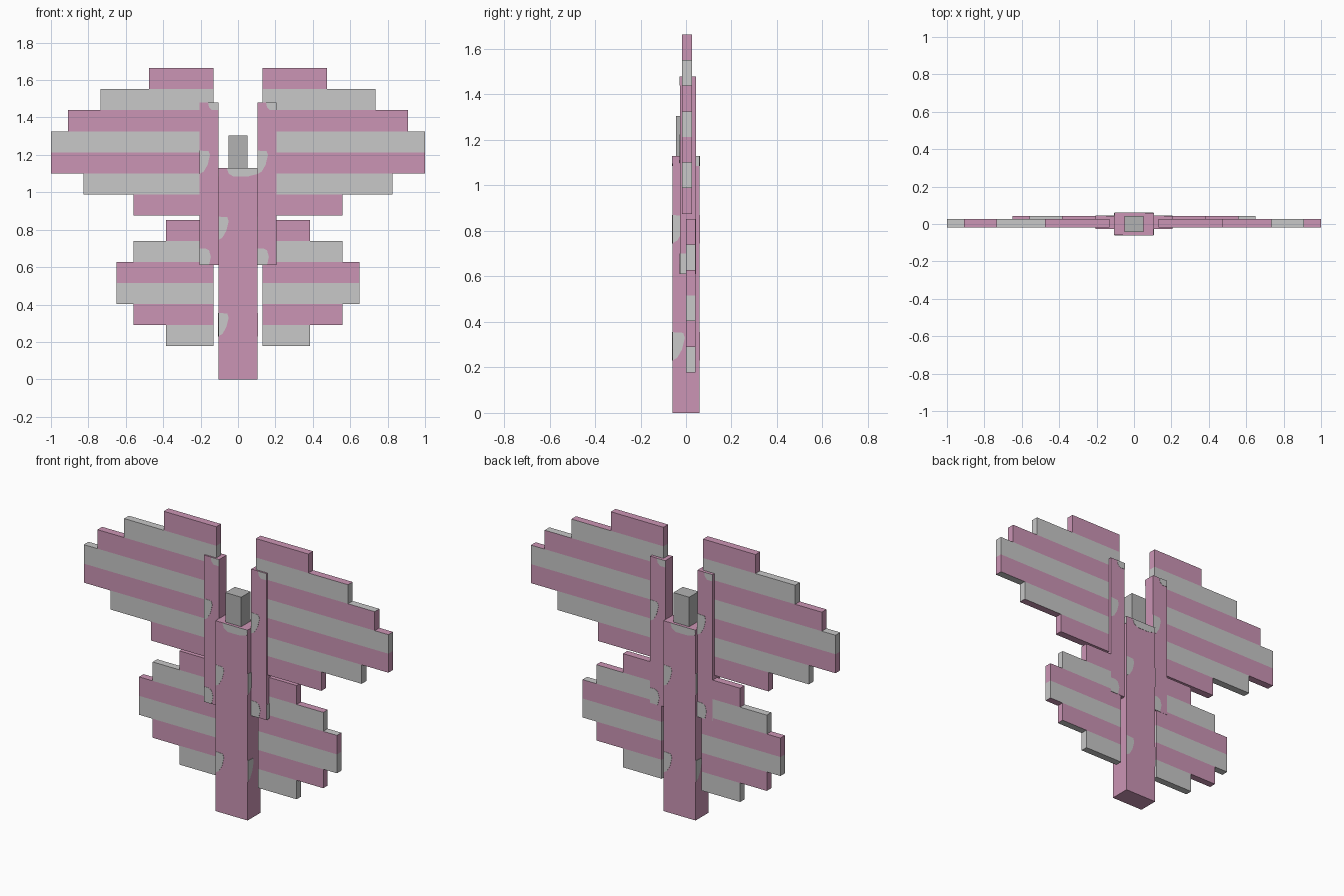
import bpy, bmesh
from mathutils import Vector

old = bpy.data.objects.get("Cube")
if old:
    bpy.data.objects.remove(old, do_unlink=True)


def material(name, rgb):
    m = bpy.data.materials.new(name)
    m.use_nodes = True
    m.diffuse_color = (*rgb, 1)
    m.node_tree.nodes["Principled BSDF"].inputs["Base Color"].default_value = (*rgb, 1)
    return m


PINK = material("pink", (0.60, 0.30, 0.46))
GREY = material("light grey", (0.58, 0.58, 0.58))
DARK = material("mid grey", (0.45, 0.45, 0.45))


def finish(name, bm, mats):
    bmesh.ops.recalc_face_normals(bm, faces=bm.faces)
    me = bpy.data.meshes.new(name)
    bm.to_mesh(me)
    bm.free()
    for m in mats:
        me.materials.append(m)
    ob = bpy.data.objects.new(name, me)
    bpy.context.collection.objects.link(ob)
    return ob


def prism(points, offset):
    """Closed outline extruded along an offset vector."""
    bm = bmesh.new()
    face = bm.faces.new([bm.verts.new(p) for p in points])
    ext = bmesh.ops.extrude_face_region(bm, geom=[face], use_keep_orig=True)
    verts = [g for g in ext["geom"] if isinstance(g, bmesh.types.BMVert)]
    bmesh.ops.translate(bm, verts=verts, vec=offset)
    return bm


def box(name, lo, hi, mat):
    (x0, y0, z0), (x1, y1, z1) = lo, hi
    base = [(x0, y0, z0), (x1, y0, z0), (x1, y1, z0), (x0, y1, z0)]
    return finish(name, prism(base, (0, 0, z1 - z0)), [mat])


def patch(name, corner, along, shape):
    """Thin painted plate; 'along' runs to the right when seen from outside."""
    along = Vector(along)
    out = along.cross(Vector((0, 0, 1)))
    pts = [Vector(corner) + along * u + Vector((0, 0, h)) for u, h in shape]
    return finish(name, prism(pts, out * 0.0015), [GREY])


def wing(name, side, inner, z0, step, widths, y0, y1, first):
    """Stepped silhouette cut into striped rows of alternating colour."""
    outline = [(inner, z0)]
    for i, w in enumerate(widths):
        outline += [(w, z0 + i * step), (w, z0 + (i + 1) * step)]
    outline.append((inner, z0 + len(widths) * step))
    # drop repeated points where neighbouring rows are equally long
    outline = [p for i, p in enumerate(outline) if i == 0 or p != outline[i - 1]]
    bm = prism([(side * x, y0, z) for x, z in outline], (0, y1 - y0, 0))
    for i in range(1, len(widths)):
        bmesh.ops.bisect_plane(bm, geom=bm.verts[:] + bm.edges[:] + bm.faces[:],
                               plane_co=(0, 0, z0 + i * step), plane_no=(0, 0, 1))
    for f in bm.faces:
        row = int((f.calc_center_median().z - z0) / step - f.normal.z * 0.01)
        row = max(0, min(row, len(widths) - 1))
        f.material_index = (row + first) % 2
    finish(name, bm, [PINK, GREY])


# Body and head
box("body", (-0.105, -0.06, 0), (0.105, 0.06, 1.13), PINK)
box("head", (-0.052, -0.044, 1.13), (0.052, 0.044, 1.305), DARK)

# Patch outlines (distance along the face, height)
BLOB = [(0, 0), (0.022, 0.013), (0.043, 0.05), (0.055, 0.1), (0.048, 0.122), (0, 0.125)]
LOW = [(0, 0), (0.05, 0), (0.06, 0.045), (0.05, 0.08), (0.03, 0.09), (0, 0.09)]
CORNER = [(0.045, 0.04), (0.05, 0.015), (0.065, 0), (0.1, 0), (0.1, 0.04)]
BAND = [(0.045, 0.045), (0.055, 0.015), (0.08, 0), (0.16, 0), (0.205, 0.012), (0.21, 0.045)]
SIDE_BAND = [(0.045, 0.045), (0.055, 0.015), (0.08, 0), (0.12, 0), (0.12, 0.045)]

# Body patches on all four faces
for label, corner, along in (("front", (-0.105, -0.06), (1, 0, 0)),
                             ("left", (0.105, -0.06), (0, 1, 0)),
                             ("back", (0.105, 0.06), (-1, 0, 0)),
                             ("right", (-0.105, 0.06), (0, -1, 0))):
    for z in (0.23, 0.745):
        patch("body_patch_" + label, (*corner, z), along, BLOB)
    wide = label in ("front", "back")
    patch("body_band_" + label, (*corner, 1.085), along, BAND if wide else SIDE_BAND)

# Wings and the bars that carry them
for side, label in ((1, "left"), (-1, "right")):
    wing("upper_wing_" + label, side, 0.13, 0.875, 0.1128,
         [0.56, 0.825, 1.0, 1.0, 0.91, 0.735, 0.475], -0.018, 0.026, 0)
    wing("lower_wing_" + label, side, 0.13, 0.178, 0.1125,
         [0.385, 0.56, 0.65, 0.65, 0.56, 0.385], 0, 0.042, 1)
    x0, x1 = sorted((side * 0.105, side * 0.205))
    box("wing_bar_" + label, (x0, -0.026, 0.61), (x1, 0.043, 1.48), PINK)
    for face, corner, along in (("front", (x0, -0.026), (1, 0, 0)),
                                ("back", (x1, 0.043), (-1, 0, 0))):
        for z, shape in ((0.61, LOW), (1.098, BLOB), (1.44, CORNER)):
            patch("bar_patch_" + face, (*corner, z), along, shape)
    # Lower patch on the outer side of each bar
    y, d = (-0.026, 1) if side > 0 else (0.043, -1)
    patch("bar_patch_side", (side * 0.205, y, 0.61), (0, d, 0), LOW)
